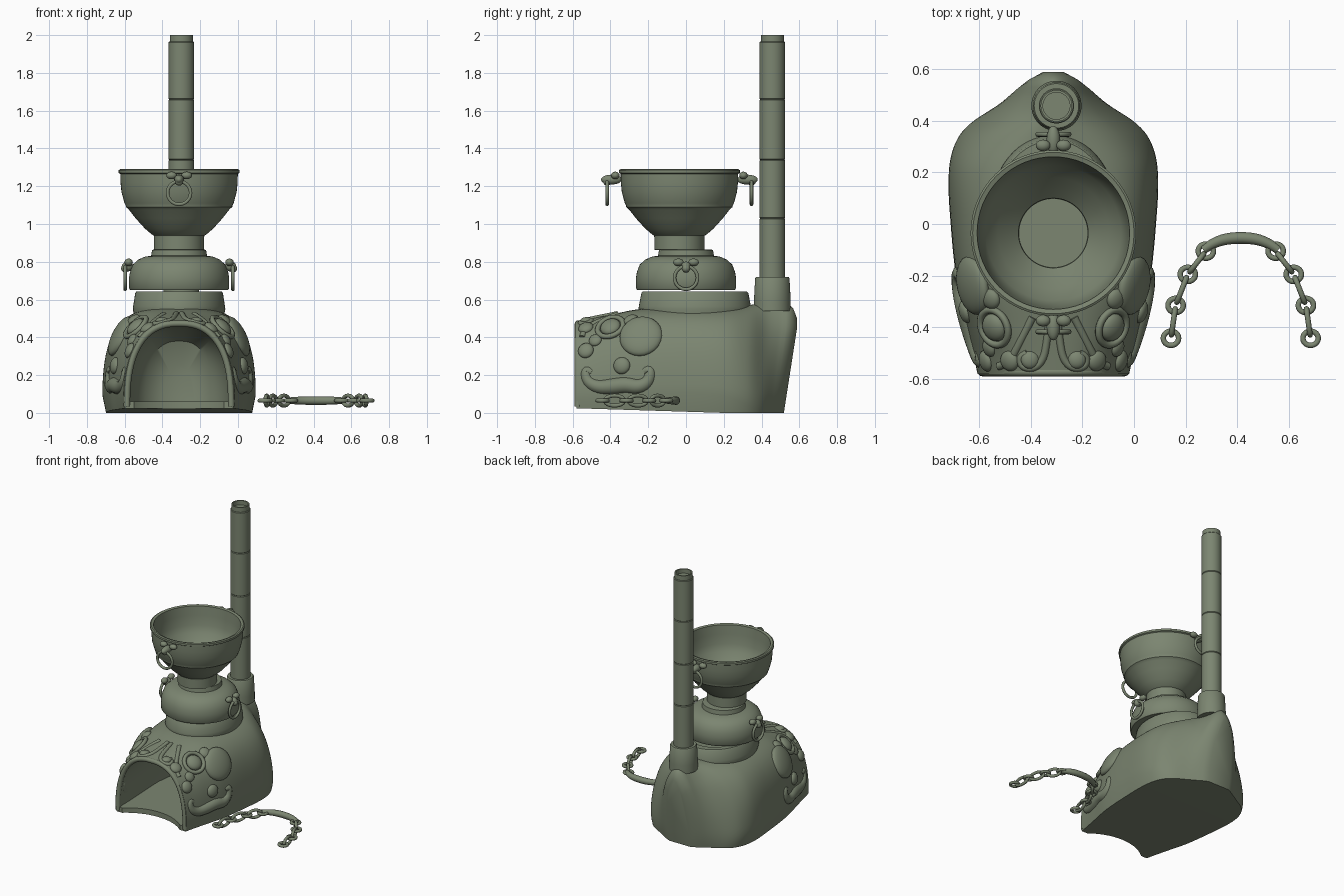
import bpy, bmesh, math
from math import sin, cos, pi
from mathutils import Vector, Matrix

if bpy.data.objects.get("Cube"):
    bpy.data.objects.remove(bpy.data.objects["Cube"])
CX = -0.312  # stove axis in x
mat = bpy.data.materials.new("grey_green_clay")
mat.use_nodes = True
COL = (0.2, 0.237, 0.165, 1)
mat.diffuse_color = COL
mat.node_tree.nodes["Principled BSDF"].inputs["Base Color"].default_value = COL
mat.node_tree.nodes["Principled BSDF"].inputs["Roughness"].default_value = 0.7


def finish(ob, angle=40):
    bpy.ops.object.select_all(action='DESELECT')
    ob.select_set(True)
    bpy.context.view_layer.objects.active = ob
    if ob.type == 'CURVE':
        bpy.ops.object.convert(target='MESH')
        ob = bpy.context.object
    ob.data.materials.clear()
    ob.data.materials.append(mat)
    bpy.ops.object.shade_smooth_by_angle(angle=math.radians(angle))
    return ob


def from_bmesh(name, bm, angle=40):
    bmesh.ops.recalc_face_normals(bm, faces=bm.faces[:])
    me = bpy.data.meshes.new(name)
    bm.to_mesh(me)
    bm.free()
    ob = bpy.data.objects.new(name, me)
    bpy.context.collection.objects.link(ob)
    return finish(ob, angle)


def loft(name, rings, caps=True, angle=40):
    bm = bmesh.new()
    vs = [[bm.verts.new(p) for p in r] for r in rings]
    n = len(rings[0])
    for a, b in zip(vs, vs[1:]):
        for i in range(n):
            j = (i + 1) % n
            bm.faces.new((a[i], a[j], b[j], b[i]))
    if caps:
        bm.faces.new(vs[0])
        bm.faces.new(vs[-1])
    return from_bmesh(name, bm, angle)


def lathe(name, profile, x, y, sx=1, sy=1, seg=64, angle=35):
    rings = [[(x + r * sx * cos(2 * pi * i / seg), y + r * sy * sin(2 * pi * i / seg), z)
              for i in range(seg)] for r, z in profile]
    return loft(name, rings, True, angle)


def tube(name, pts, radius, radii=None, cyclic=False, res=4):
    cu = bpy.data.curves.new(name, 'CURVE')
    cu.dimensions = '3D'
    cu.bevel_depth = radius
    cu.bevel_resolution = res
    cu.use_fill_caps = True
    cu.resolution_u = 5
    sp = cu.splines.new('NURBS')
    sp.points.add(len(pts) - 1)
    for i, p in enumerate(pts):
        sp.points[i].co = (*p, 1)
        sp.points[i].radius = radii[i] if radii else 1
    sp.use_endpoint_u = not cyclic
    sp.use_cyclic_u = cyclic
    sp.order_u = 3
    ob = bpy.data.objects.new(name, cu)
    bpy.context.collection.objects.link(ob)
    return finish(ob, 60)


def link(name, centre, u, v, a, b, minor):
    """Closed ring spanned by directions u, v with half sizes a, b."""
    c, u, v = Vector(centre), Vector(u).normalized(), Vector(v).normalized()
    pts = [c + u * a * cos(k * pi / 8) + v * b * sin(k * pi / 8) for k in range(16)]
    return tube(name, pts, minor, cyclic=True, res=3)


def ball(name, centre, size, normal=(0, 0, 1)):
    bm = bmesh.new()
    rot = Vector(normal).to_track_quat('Z', 'Y').to_matrix().to_4x4()
    bmesh.ops.create_uvsphere(bm, u_segments=24, v_segments=14, radius=1,
                              matrix=Matrix.Translation(centre) @ rot @ Matrix.Diagonal((*size, 1)))
    return from_bmesh(name, bm, 60)


# Stove body: keys of y, half width, height, squareness
KEYS = [(-.58, .295, .485, 2.5), (-.5, .312, .5, 2.6), (-.4, .335, .52, 2.9), (-.24, .372, .55, 3.2),
        (0, .398, .56, 3.3), (.2, .406, .56, 3.1), (.33, .38, .57, 2.3), (.42, .325, .585, 1.6),
        (.5, .225, .585, 1.6), (.56, .15, .565, 1.9), (.588, .09, .5, 2)]


def body_at(y):
    i = max(k for k in range(len(KEYS) - 1) if KEYS[k][0] <= y or k == 0)
    a, b = KEYS[i], KEYS[i + 1]
    p, q = KEYS[max(i - 1, 0)], KEYS[min(i + 2, len(KEYS) - 1)]
    d = b[0] - a[0]
    t = (y - a[0]) / d
    out = []
    for k in (1, 2, 3):
        ma, mb = (b[k] - p[k]) / (b[0] - p[0]) * d, (q[k] - a[k]) / (q[0] - a[0]) * d
        out.append((2*t**3 - 3*t*t + 1) * a[k] + (t**3 - 2*t*t + t) * ma
                   + (3*t*t - 2*t**3) * b[k] + (t**3 - t*t) * mb)
    return out


def base_at(y):
    return max(0, 0.025 * (0.2 - y) / 0.8)


def arch(y, w, h, n, z0, seg=56, taper=False):
    pts = []
    for i in range(seg + 1):
        t = pi * i / seg
        c, s = cos(t), max(sin(t), 0)
        x = math.copysign(abs(c) ** (2 / n), c) * w
        z = z0 + (h - z0) * s ** (2 / n)
        yy = y
        if taper:
            x *= 1 - 0.05 * max(0, 1 - z / 0.12) ** 2
            k = min(max((y - 0.15) / 0.4, 0), 1)
            yy -= 0.07 * k * k * max(0, 1 - z / 0.45)
        pts.append((CX + x, yy, z))
    return pts


steps = 60
body = loft("stove_body", [arch(y, *body_at(y), base_at(y), taper=True)
                           for y in (-0.58 + 1.168 * i / steps for i in range(steps + 1))])
fire_hole = loft("fire_hole_cutter", [arch(y, w, h, 2.5, 0.06) for y, w, h in
                 ((-.7, .26, .458), (-.45, .265, .46), (-.1, .28, .46), (.15, .25, .44),
                  (.28, .18, .38), (.33, .08, .25))])
sill = lathe("sill_cutter", [(.36, -.1), (.36, .1)], CX, -.85)
for cutter in (fire_hole, sill):
    cutter.hide_render = True
    bpy.context.view_layer.objects.active = body
    m = body.modifiers.new("cut", 'BOOLEAN')
    m.object, m.solver = cutter, 'EXACT'
    bpy.ops.object.modifier_apply(modifier=m.name)
    bpy.data.objects.remove(cutter)
finish(body, 40)
tube("opening_frame", arch(-.572, .276, .473, 2.5, .035), .017)


# Face relief on the front shoulders, mirrored left and right
def on_side(y, z, s, lift=0.0):
    def field(p):
        w, h, n = body_at(p.y)
        b = base_at(p.y)
        return (max(p.x, 0) / w) ** n + (max(p.z - b, 0) / (h - b)) ** n
    w, h, n = body_at(y)
    b = base_at(y)
    p = Vector((w * max(0, 1 - ((z - b) / (h - b)) ** n) ** (1 / n), y, z))
    e = 0.002
    g = Vector([field(p + Vector(d) * e) - field(p - Vector(d) * e)
                for d in ((1, 0, 0), (0, 1, 0), (0, 0, 1))]).normalized()
    p += g * lift
    return Vector((CX + s * p.x, p.y, p.z)), Vector((s * g.x, g.y, g.z))


def on_top(x, y, s, lift=0.0):
    w, h, n = body_at(y)
    b = base_at(y)
    return Vector((CX + s * x, y, b + (h - b) * (1 - (abs(x) / w) ** n) ** (1 / n) + lift))


for s, side in ((1, "left"), (-1, "right")):
    c, nrm = on_side(-.4, .455, s)
    u = nrm.orthogonal()
    link(side + "_eye_rim", c, u, nrm.cross(u), .072, .072, .014)
    ball(side + "_eye", c, (.055, .055, .03), nrm)
    c, nrm = on_side(-.24, .41, s, -.01)
    ball(side + "_ear", c, (.115, .115, .04), nrm)
    for i, (y, z, r) in enumerate(((-.53, .33, .042), (-.53, .45, .04), (-.34, .25, .045),
                                   (-.48, .385, .035), (-.29, .49, .04))):
        c, nrm = on_side(y, z, s)
        ball(f"{side}_cheek_bump_{i}", c, (r, r, r * .55), nrm)
    jaw = [on_side(y, z, s, -.016)[0] for y, z in
           ((-.5, .215), (-.535, .24), (-.53, .17), (-.47, .135), (-.39, .14), (-.32, .15),
            (-.25, .135), (-.195, .17), (-.19, .24), (-.225, .22))]
    tube(side + "_whisker", jaw, .034, [.6, .8, .9, 1.1, 1.3, 1.3, 1.2, 1, .9, .6])
    curl = [on_top(x, y, s, -.004) for x, y in
            ((.015, -.36), (.025, -.46), (.04, -.53), (.08, -.562), (.125, -.55), (.13, -.51), (.1, -.5))]
    tube(side + "_nostril_curl", curl, .015)
    ball(side + "_nostril", on_top(.09, -.525, s), (.035, .035, .02))
    tube(side + "_brow", [on_top(x, y, s, -.006) for x, y in
                          ((.08, -.36), (.13, -.46), (.17, -.54), (.21, -.55))], .016)

# Hob ring, pot and bowl
lathe("hob_ring", [(.235, .5), (.245, .55), (.243, .565), (.232, .635), (.226, .643),
                   (.19, .643), (.19, .58)], CX, .047, 1, 1.22)
lathe("pot", [(.22, .65), (.258, .65), (.265, .66), (.265, .715), (.26, .745), (.245, .785),
              (.215, .812), (.18, .827), (.148, .832), (.143, .863), (.12, .866)], CX, 0)
lathe("bowl", [(.12, .862), (.133, .864), (.133, .938), (.145, .945), (.18, .975), (.23, 1.03), (.265, 1.075),
               (.275, 1.085), (.282, 1.09), (.282, 1.097), (.289, 1.11), (.305, 1.17), (.31, 1.22),
               (.311, 1.265), (.32, 1.27), (.32, 1.285), (.312, 1.29), (.295, 1.285), (.288, 1.22),
               (.28, 1.15), (.262, 1.1), (.215, 1.04), (.165, .985), (.135, .955), (.133, .93)], CX, -.035)

# Ring handles on lion-like lugs
for name, pos, d, ring_z in (("bowl_front", (CX, -.362, 1.235), (0, -1, 0), 1.165),
                             ("bowl_back", (CX, .292, 1.235), (0, 1, 0), 1.165),
                             ("pot_left", (CX + .255, 0, .775), (1, 0, 0), .715),
                             ("pot_right", (CX - .255, 0, .775), (-1, 0, 0), .715)):
    p, d = Vector(pos), Vector(d)
    t = d.cross((0, 0, 1))
    k = .055 if "bowl" in name else .03
    ball(name + "_lug", p + d * k * .6, (.026, .026, k), d)
    ball(name + "_lug_tip", p + d * k + Vector((0, 0, -.01)), (.022, .022, .022))
    for q in (-1, 1):
        ball(f"{name}_lug_curl_{'a' if q < 0 else 'b'}", p + t * q * .04 + d * .012 + Vector((0, 0, .022)),
             (.028, .02, .022), d)
    centre = p + d * k
    centre.z = ring_z
    link(name + "_ring", centre, t, (0, 0, 1), .062, .062, .0095)

# Chimney
PY, PX = .457, -.3
lathe("chimney_collar", [(.097, .54), (.097, .6), (.091, .712), (.086, .72), (.066, .72)], PX, PY)
joints = [.66, 1.03, 1.34, 1.66, 1.965]
for i, (a, b) in enumerate(zip(joints, joints[1:])):
    lathe(f"chimney_pipe_{i + 1}", [(.064, a), (.068, a + .004), (.068, b - .004), (.064, b)], PX, PY, seg=48)
lathe("chimney_tip", [(.061, 1.95), (.061, 2), (.052, 2), (.052, 1.968)], PX, PY, seg=48)

# Carrying handle with chains lying beside the stove
HX, HZ = .413, .065
tube("carry_handle", [(HX + x, y, HZ) for x, y in
                      ((-.145, -.1), (-.1, -.065), (0, -.05), (.1, -.065), (.145, -.1))],
     .021, [.8, 1, 1.1, 1, .8])
for s, side in ((1, "left"), (-1, "right")):
    nodes = [Vector((HX + s * x, y, HZ)) for x, y in
             ((.135, -.105), (.205, -.195), (.252, -.315), (.27, -.442))]
    for i, c in enumerate(nodes):
        link(f"{side}_flat_link_{i + 1}", c, (1, 0, 0), (0, 1, 0), .03, .028, .0105)
    for i, (a, b) in enumerate(zip(nodes, nodes[1:])):
        link(f"{side}_upright_link_{i + 1}", (a + b) / 2, b - a, (0, 0, 1),
             (b - a).length / 2 - .012, .027, .0105)
